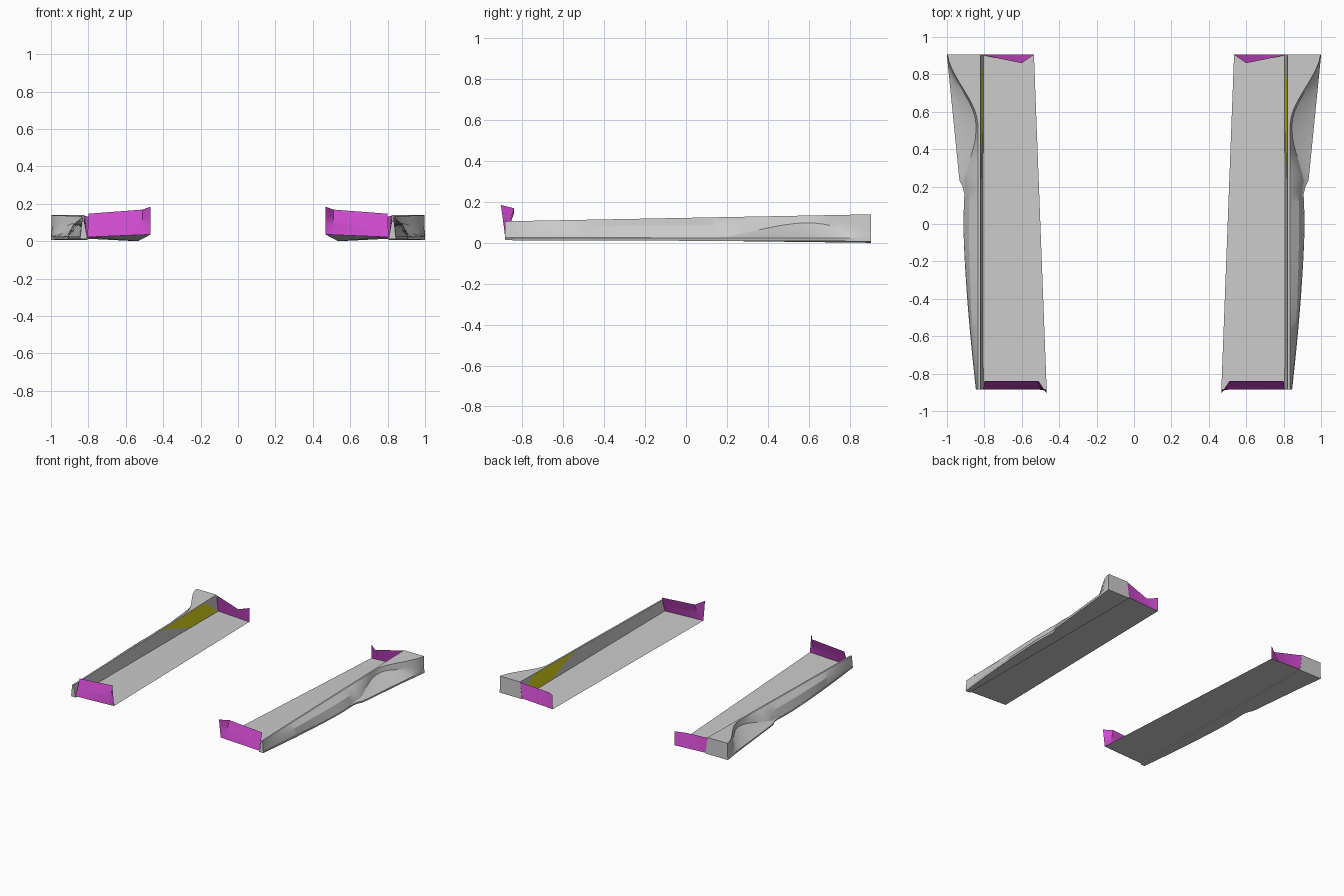
import bpy
import bmesh
import math

if "Cube" in bpy.data.objects:
    bpy.data.objects.remove(bpy.data.objects["Cube"], do_unlink=True)

FRONT, BACK = -0.885, 0.905
INNER_WALL = 0.805
EDGE_HEIGHT = 0.024


def material(name, rgb):
    m = bpy.data.materials.new(name)
    m.use_nodes = True
    m.diffuse_color = (*rgb, 1)
    m.node_tree.nodes["Principled BSDF"].inputs["Base Color"].default_value = (*rgb, 1)
    return m


def mix(a, b, share):
    return a + (b - a) * share


def ramp(y, start, end):
    """Smooth step from zero to one between two positions."""
    share = min(max((y - start) / (end - start), 0), 1)
    return share * share * (3 - 2 * share)


def steps(start, end, count):
    return [mix(start, end, i / count) for i in range(count + 1)]


def add_part(name, rows, mat, closed=False):
    """Skin rows of points into a surface and mirror it to the other side."""
    bm = bmesh.new()
    rings = [[bm.verts.new(point) for point in row] for row in rows]
    count = len(rows[0])
    for near, far in zip(rings, rings[1:]):
        for i in range(count if closed else count - 1):
            j = (i + 1) % count
            bm.faces.new((near[i], near[j], far[j], far[i]))
    if closed:
        bm.faces.new(rings[0])
        bm.faces.new(rings[-1][::-1])
    bmesh.ops.recalc_face_normals(bm, faces=bm.faces[:])
    mesh = bpy.data.meshes.new(name)
    bm.to_mesh(mesh)
    bm.free()
    mesh.materials.append(mat)
    part = bpy.data.objects.new(name, mesh)
    bpy.context.collection.objects.link(part)
    bpy.context.view_layer.objects.active = part
    part.select_set(True)
    bpy.ops.object.shade_smooth_by_angle(angle=math.radians(28))
    part.select_set(False)
    part.modifiers.new("both_sides", "MIRROR").use_mirror_merge = False


def rim_height(y):
    return 0.122 + 0.019 * y


def base_height(y):
    return 0.01 - 0.003 * y


def wall_point(y, share):
    """Point on the inner wall, which leans outward towards the rim."""
    x = mix(INNER_WALL, INNER_WALL + 0.017, share)
    return x, y, mix(base_height(y), rim_height(y), share)


def sill_section(y):
    """Cross-section: inner wall, rim, recessed side, valley, fin and base."""
    top, base = rim_height(y), base_height(y)
    rim = 0.835 + 0.165 * ramp(y, 0.53, 0.93)
    body = 0.912 - 0.08 * abs(y) ** 1.5
    edge = mix(body, 0.91 + 0.1 * y, ramp(y, 0.16, 0.24))
    valley = mix(edge - 0.003, min(rim + 0.01, edge - 0.002), ramp(y, 0.1, 0.5))
    rise = 0.072 * ramp(y, 0.1, 0.6) - 0.046 * ramp(y, 0.6, 0.9)
    valley_height = EDGE_HEIGHT + 0.002 + rise
    bulge = 0.011 * ramp(y, FRONT, -0.4) * (1 - ramp(y, 0.1, 0.5))
    return [
        wall_point(y, 0),
        wall_point(y, 1),
        (rim, y, top),
        (mix(rim, valley, 0.5) + bulge, y, mix(top, valley_height, 0.5) + bulge),
        (valley, y, valley_height),
        (mix(valley, edge, 0.5), y, mix(EDGE_HEIGHT, valley_height, 0.42)),
        (edge, y, EDGE_HEIGHT),
        (edge - 0.004 * (1 - ramp(y, 0.7, 0.9)), y, base),
    ]


grey = material("light grey", (0.6, 0.6, 0.6))
magenta = material("magenta", (0.62, 0.07, 0.62))
yellow = material("yellow", (0.75, 0.71, 0.01))

# Sill with its rim sweeping out over the rear fin
add_part("side_sill", [sill_section(y) for y in steps(FRONT, BACK, 48)], grey, closed=True)

# Floor sheet running inward from the sill
front_outer, front_inner = (INNER_WALL, FRONT, 0.022), (0.467, FRONT, 0.036)
back_outer, back_inner = (0.82, BACK, 0.014), (0.535, BACK, 0)
add_part("floor_panel", [[front_outer, front_inner], [back_outer, back_inner]], grey)

# Front end panel, leaning back, with its inner corner flared forward
front_rows = []
for share in steps(0, 1, 3):
    lean = mix(FRONT, -0.84, share)
    outer = (mix(INNER_WALL, 0.8, share), lean, mix(front_outer[2], 0.147, share))
    bend = (0.51, lean, mix(0.034, 0.169, share))
    tip = (front_inner[0], FRONT - 0.02 * share, mix(front_inner[2], 0.185, share))
    front_rows.append([outer, bend, tip])
add_part("front_end_panel", front_rows, magenta)

# Rear end panel, folded inward at the top
rear_foot = [back_outer, (0.6, BACK, 0.003), back_inner]
rear_top = [(0.82, BACK, 0.135), (0.6, 0.86, 0.1), (0.535, BACK, 0.11)]
add_part("rear_end_panel", [rear_foot, rear_top], magenta)

# Yellow plate on the rear of the inner wall, pointed at both ends
plate_rows = []
for y in steps(0.22, 0.89, 14):
    lower = mix(0.9, 0.08, ramp(y, 0.2, 0.6))
    upper = mix(0.97, 0.1, ramp(y, 0.74, 0.9))
    points = [wall_point(y, lower), wall_point(y, upper)]
    plate_rows.append([(x - 0.003, depth, z) for x, depth, z in points])
add_part("inner_wall_plate", plate_rows, yellow)
